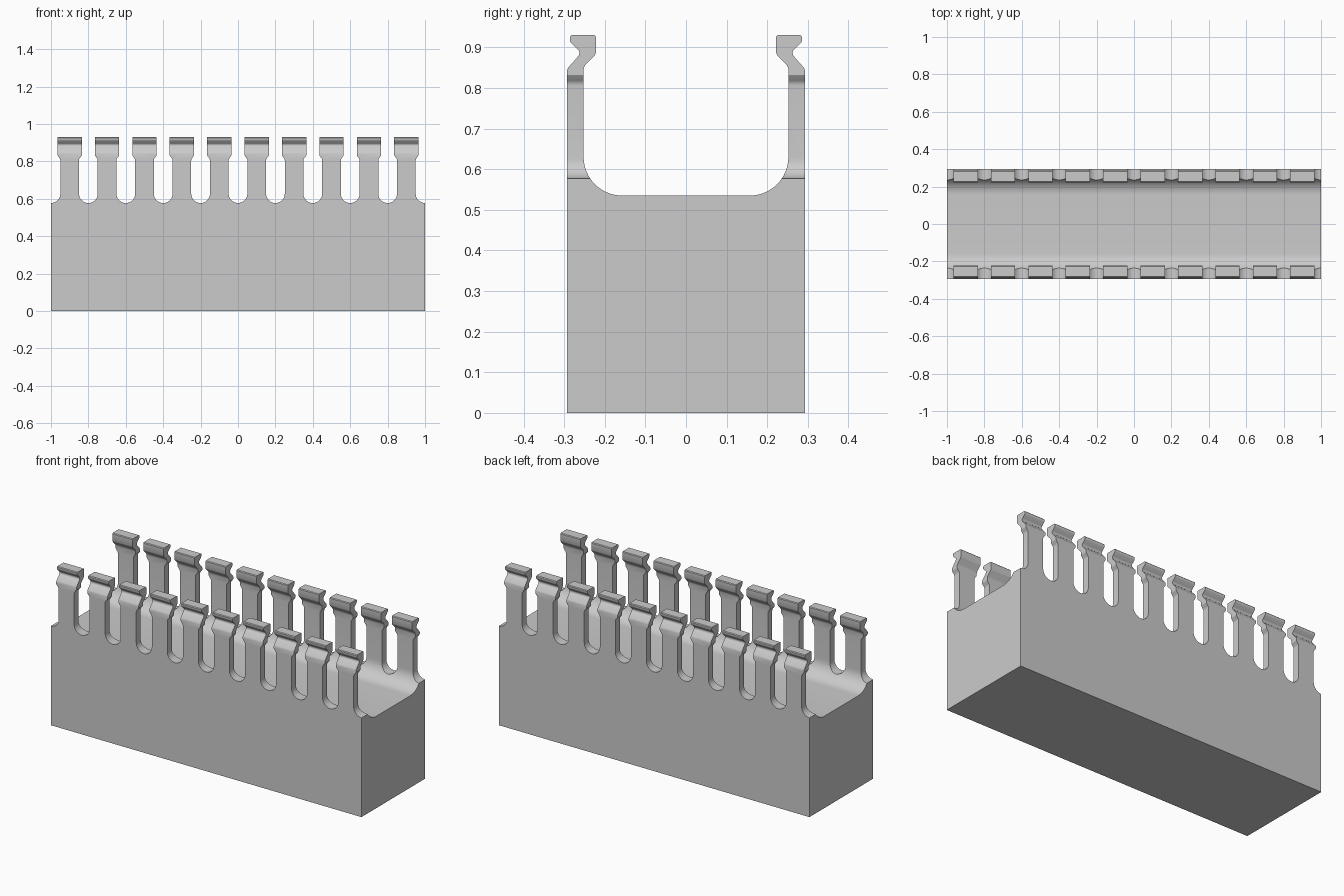
import bpy, bmesh, math

cube = bpy.data.objects.get("Cube")
if cube:
    bpy.data.objects.remove(cube, do_unlink=True)

grey = bpy.data.materials.new("plain grey")
grey.use_nodes = True
colour = (0.6, 0.6, 0.6, 1)
grey.diffuse_color = colour
grey.node_tree.nodes["Principled BSDF"].inputs["Base Color"].default_value = colour


def arc(cx, cz, r, start, end, steps):
    angles = [math.radians(start + (end - start) * i / steps) for i in range(steps + 1)]
    return [(cx + r * math.cos(a), cz + r * math.sin(a)) for a in angles]


def extrude(bm, points, shift):
    face = bm.faces.new([bm.verts.new(p) for p in points])
    new = bmesh.ops.extrude_face_region(bm, geom=[face])["geom"]
    bmesh.ops.translate(bm, vec=shift, verts=[v for v in new if isinstance(v, bmesh.types.BMVert)])


def make_object(name, bm):
    bmesh.ops.recalc_face_normals(bm, faces=bm.faces)
    mesh = bpy.data.meshes.new(name)
    bm.to_mesh(mesh)
    bm.free()
    mesh.materials.append(grey)
    obj = bpy.data.objects.new(name, mesh)
    bpy.context.collection.objects.link(obj)
    return obj


# Block with a round-cornered channel and hooked side walls, one half section mirrored
half = [(0.293, 0), (0.293, 0.843), (0.29, 0.85), (0.267, 0.876)]
half += arc(0.275, 0.886, 0.0125, 235, 125, 6)
half += [(0.284, 0.912), (0.286, 0.916), (0.286, 0.926), (0.282, 0.93),
         (0.226, 0.93), (0.222, 0.926), (0.222, 0.886), (0.225, 0.88),
         (0.249, 0.855), (0.252, 0.847)]
half += arc(0.157, 0.63, 0.095, 0, -90, 16)
section = half + [(-y, z) for y, z in reversed(half)]
bm = bmesh.new()
extrude(bm, [(-1, y, z) for y, z in section], (2, 0, 0))
rack = make_object("cable_duct", bm)

# Round-bottomed slots that narrow between the finger heads
side = arc(0, 0.627, 0.05, -90, 0, 10)
side += arc(0.03, 0.805, 0.02, 0, 50, 4) + [(0.035, 0.832), (0.035, 1)]
slot = side + [(-x, z) for x, z in reversed(side[1:])]
bm = bmesh.new()
for i in range(11):
    x0 = -1 + 0.2 * i
    extrude(bm, [(x0 + x, -0.4, z) for x, z in slot], (0, 0.8, 0))
cutter = make_object("slot_cutter", bm)
cutter.hide_render = True

cut = rack.modifiers.new("slots", "BOOLEAN")
cut.operation = "DIFFERENCE"
cut.solver = "EXACT"
cut.object = cutter
bpy.ops.object.select_all(action="DESELECT")
bpy.context.view_layer.objects.active = rack
rack.select_set(True)
bpy.ops.object.modifier_apply(modifier=cut.name)
bpy.data.objects.remove(cutter, do_unlink=True)
bpy.ops.object.shade_smooth_by_angle(angle=math.radians(30))
